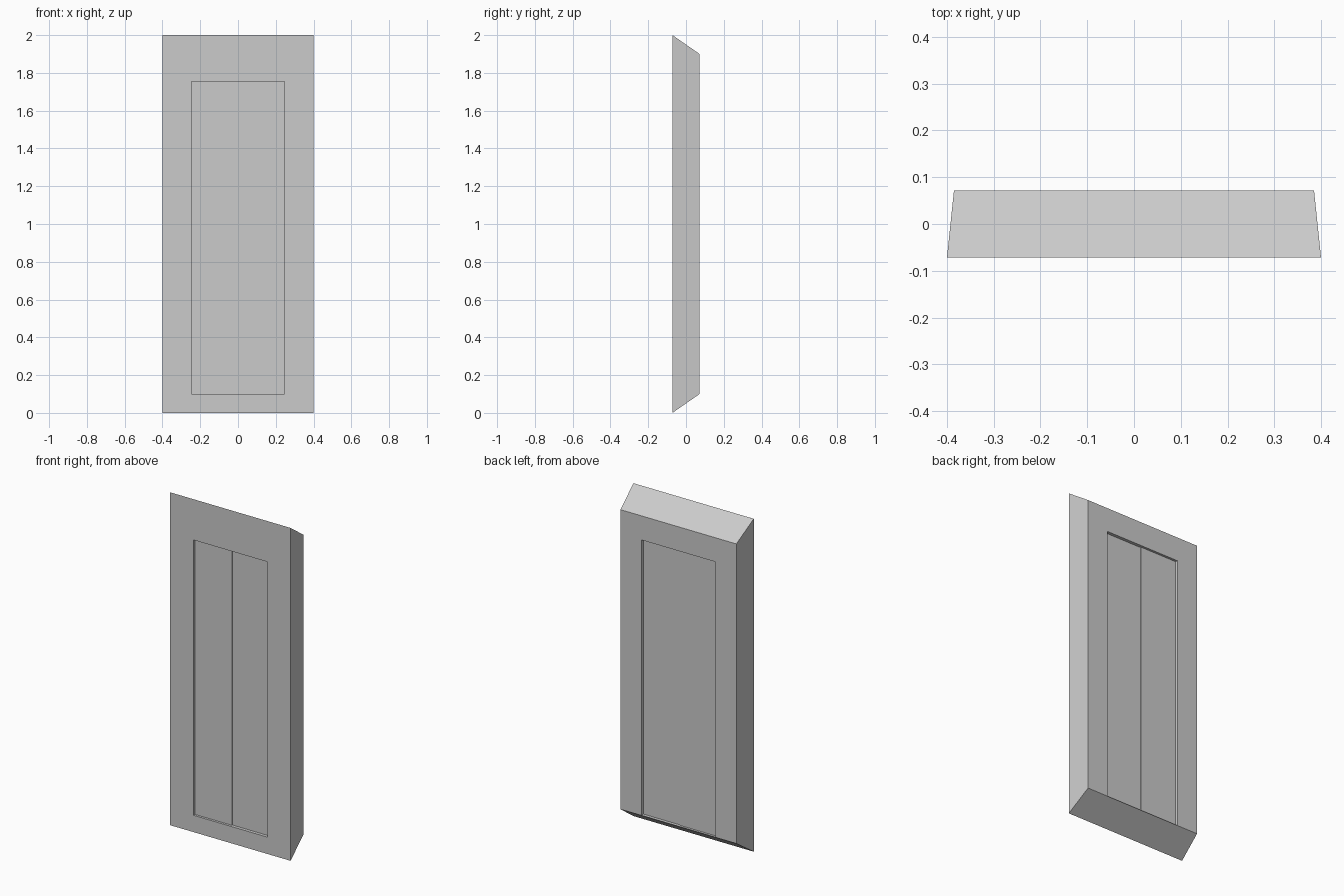
import bpy

if "Cube" in bpy.data.objects:
    bpy.data.objects.remove(bpy.data.objects["Cube"])

FRONT, BACK = -0.072, 0.072
OPEN_X, OPEN_Z0, OPEN_Z1 = 0.246, 0.101, 1.755


def make_mesh(name, verts, faces):
    mesh = bpy.data.meshes.new(name)
    mesh.from_pydata(verts, [], faces)
    mesh.update()
    obj = bpy.data.objects.new(name, mesh)
    bpy.context.collection.objects.link(obj)
    return obj


def ring(half_x, y, z0, z1):
    # rectangle in the xz plane
    return [(-half_x, y, z0), (half_x, y, z0), (half_x, y, z1), (-half_x, y, z1)]


# Door frame: closed loop of four rectangles, tapering towards the back
rings = [ring(0.4, FRONT, 0, 2), ring(OPEN_X, FRONT, OPEN_Z0, OPEN_Z1),
         ring(OPEN_X, BACK, OPEN_Z0, OPEN_Z1), ring(0.385, BACK, 0.1, 1.9)]
frame_faces = []
for r in range(4):
    a, b = r * 4, (r + 1) % 4 * 4
    for i in range(4):
        j = (i + 1) % 4
        frame_faces.append((a + i, a + j, b + j, b + i))
make_mesh("door_frame", [v for r in rings for v in r], frame_faces)


def door_leaf(name, x0, x1, half_depth):
    bpy.ops.mesh.primitive_cube_add(size=1, location=((x0 + x1) / 2, 0, (OPEN_Z0 + OPEN_Z1) / 2))
    leaf = bpy.context.object
    leaf.name = name
    leaf.scale = (x1 - x0, half_depth * 2, OPEN_Z1 - OPEN_Z0)


# Two leaves, recessed on both sides, with a slight step where they meet
door_leaf("left_leaf", -OPEN_X, 0, 0.058)
door_leaf("right_leaf", 0, OPEN_X, 0.053)
